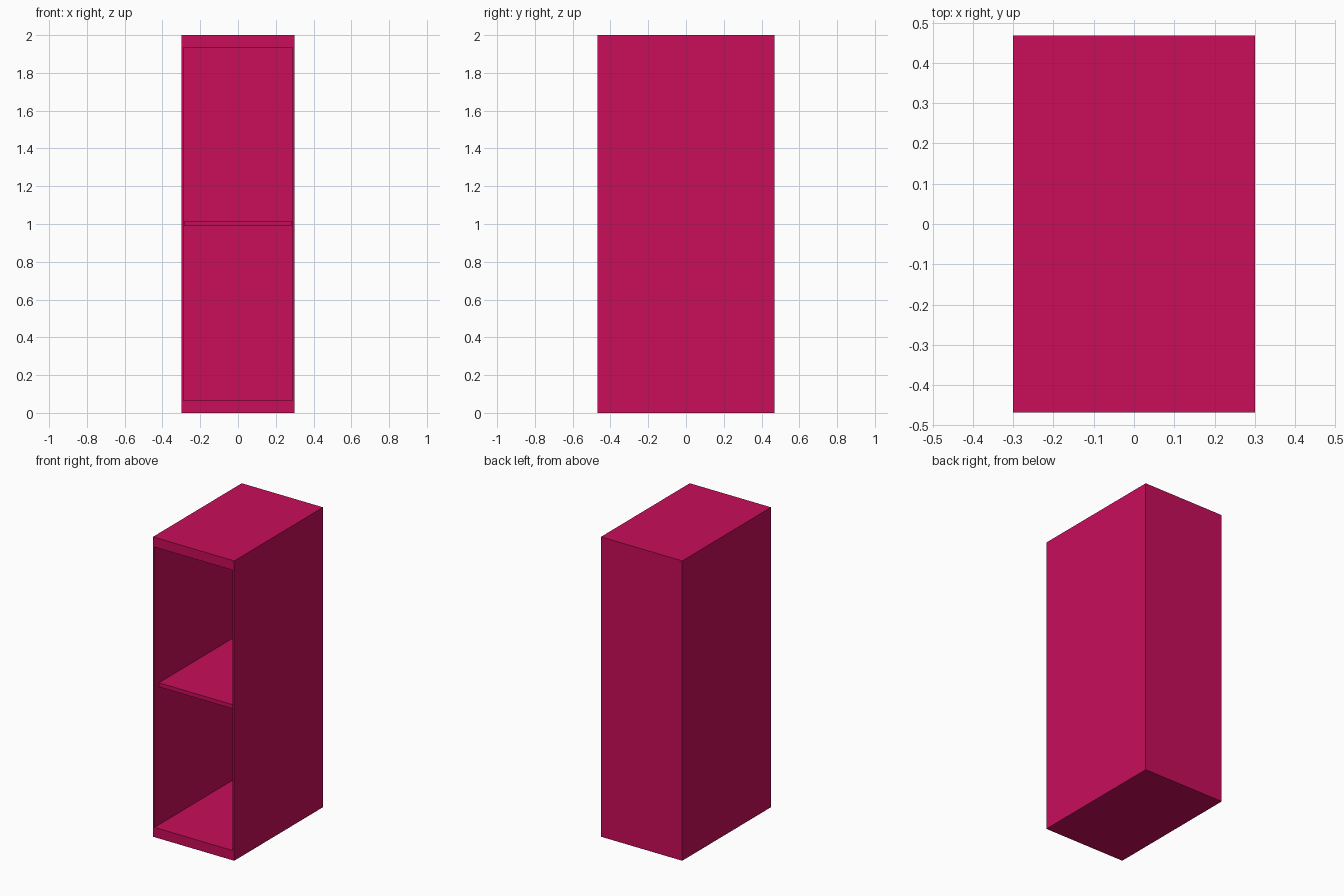
import bpy, bmesh
from mathutils import Vector

if "Cube" in bpy.data.objects:
    bpy.data.objects.remove(bpy.data.objects["Cube"], do_unlink=True)

# Overall cabinet size and panel thicknesses
WIDTH, DEPTH, HEIGHT = 0.6, 0.936, 2.0
SIDE, CAP, BACK = 0.016, 0.065, 0.016
SHELF_Z, SHELF_THICK, SHELF_SETBACK = 1.002, 0.027, 0.04

colour = (0.58, 0.004, 0.102, 1.0)
crimson = bpy.data.materials.new("crimson pink")
crimson.use_nodes = True
crimson.diffuse_color = colour
crimson.node_tree.nodes["Principled BSDF"].inputs["Base Color"].default_value = colour


def box_mesh(size, centre):
    bm = bmesh.new()
    bmesh.ops.create_cube(bm, size=1)
    bmesh.ops.scale(bm, vec=Vector(size), verts=bm.verts)
    bmesh.ops.translate(bm, vec=Vector(centre), verts=bm.verts)
    return bm


def add_object(name, bm):
    bmesh.ops.recalc_face_normals(bm, faces=bm.faces)
    mesh = bpy.data.meshes.new(name)
    bm.to_mesh(mesh)
    bm.free()
    mesh.materials.append(crimson)
    obj = bpy.data.objects.new(name, mesh)
    bpy.context.collection.objects.link(obj)
    return obj


# Cabinet body: a box whose front is inset to a frame and pushed back
body = box_mesh((WIDTH, DEPTH, HEIGHT), (0, 0, HEIGHT / 2))
body.normal_update()
front = min(body.faces, key=lambda f: f.normal.y)
bmesh.ops.inset_individual(body, faces=[front], thickness=SIDE)
for v in front.verts:
    v.co.z = CAP if v.co.z < HEIGHT / 2 else HEIGHT - CAP
pushed = bmesh.ops.extrude_discrete_faces(body, faces=[front])["faces"][0]
bmesh.ops.translate(body, vec=Vector((0, DEPTH - BACK, 0)), verts=pushed.verts)
add_object("cabinet_body", body)

# Middle shelf, set back from the front edge
shelf_depth = DEPTH - BACK - SHELF_SETBACK
shelf_y = (SHELF_SETBACK - BACK) / 2
add_object("middle_shelf", box_mesh(
    (WIDTH - 2 * SIDE, shelf_depth, SHELF_THICK), (0, shelf_y, SHELF_Z)))
